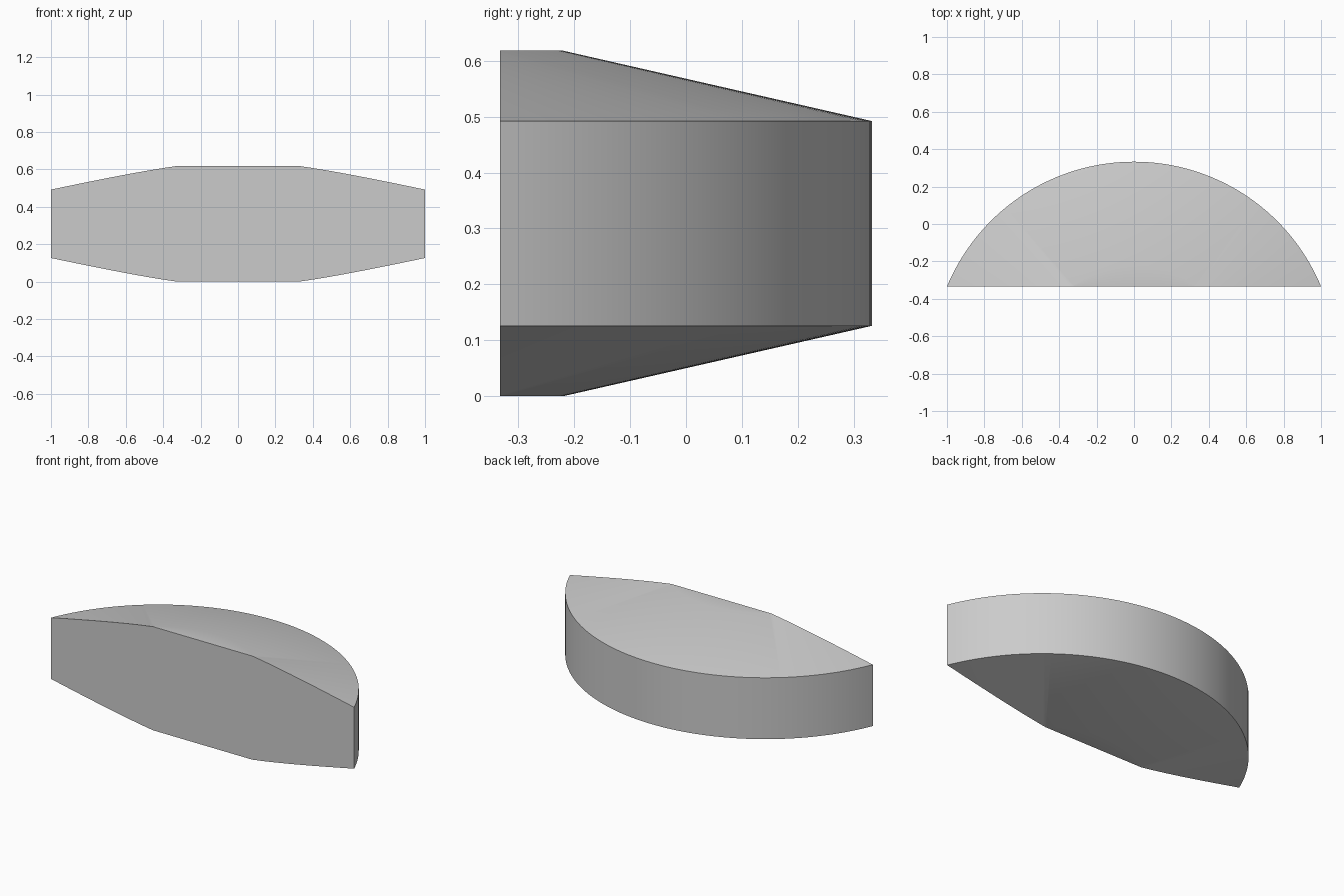
import bpy
import bmesh
import math
from mathutils import Matrix, Vector

cube = bpy.data.objects.get("Cube")
if cube:
    bpy.data.objects.remove(cube, do_unlink=True)

# Disc outline: circle centre behind the flat face, rim and inner plateau
CENTRE_Y = -0.75
FRONT_Y = -0.333
RIM, PLATEAU = 1.083, 0.53
HEIGHT, BEVEL = 0.618, 0.126
STEPS = 192

grey = bpy.data.materials.new("plain grey")
grey.use_nodes = True
colour = (0.6, 0.6, 0.6, 1)
grey.diffuse_color = colour
grey.node_tree.nodes["Principled BSDF"].inputs["Base Color"].default_value = colour

# Lathe the bevelled disc from its half profile
profile = [(0, 0), (PLATEAU, 0), (RIM, BEVEL),
           (RIM, HEIGHT - BEVEL), (PLATEAU, HEIGHT), (0, HEIGHT)]
bm = bmesh.new()
verts = [bm.verts.new((r, 0, z)) for r, z in profile]
edges = [bm.edges.new(pair) for pair in zip(verts, verts[1:])]
bmesh.ops.spin(bm, geom=verts + edges, cent=(0, 0, 0), axis=(0, 0, 1),
               angle=math.tau, steps=STEPS)
bmesh.ops.remove_doubles(bm, verts=bm.verts, dist=0.0001)
bmesh.ops.transform(bm, matrix=Matrix.Translation((0, CENTRE_Y, 0)), verts=bm.verts)

# Slice off the segment and close the flat front
cut = bmesh.ops.bisect_plane(bm, geom=bm.verts[:] + bm.edges[:] + bm.faces[:],
                             plane_co=Vector((0, FRONT_Y, 0)),
                             plane_no=Vector((0, 1, 0)), clear_inner=True)
rim_edges = [e for e in bm.edges if e.is_boundary]
bmesh.ops.holes_fill(bm, edges=rim_edges, sides=0)
bmesh.ops.recalc_face_normals(bm, faces=bm.faces)

mesh = bpy.data.meshes.new("disc_segment")
bm.to_mesh(mesh)
bm.free()
mesh.materials.append(grey)
segment = bpy.data.objects.new("disc_segment", mesh)
bpy.context.collection.objects.link(segment)

# Soft curves, crisp rims
bpy.context.view_layer.objects.active = segment
segment.select_set(True)
bpy.ops.object.shade_smooth_by_angle(angle=math.radians(30))
